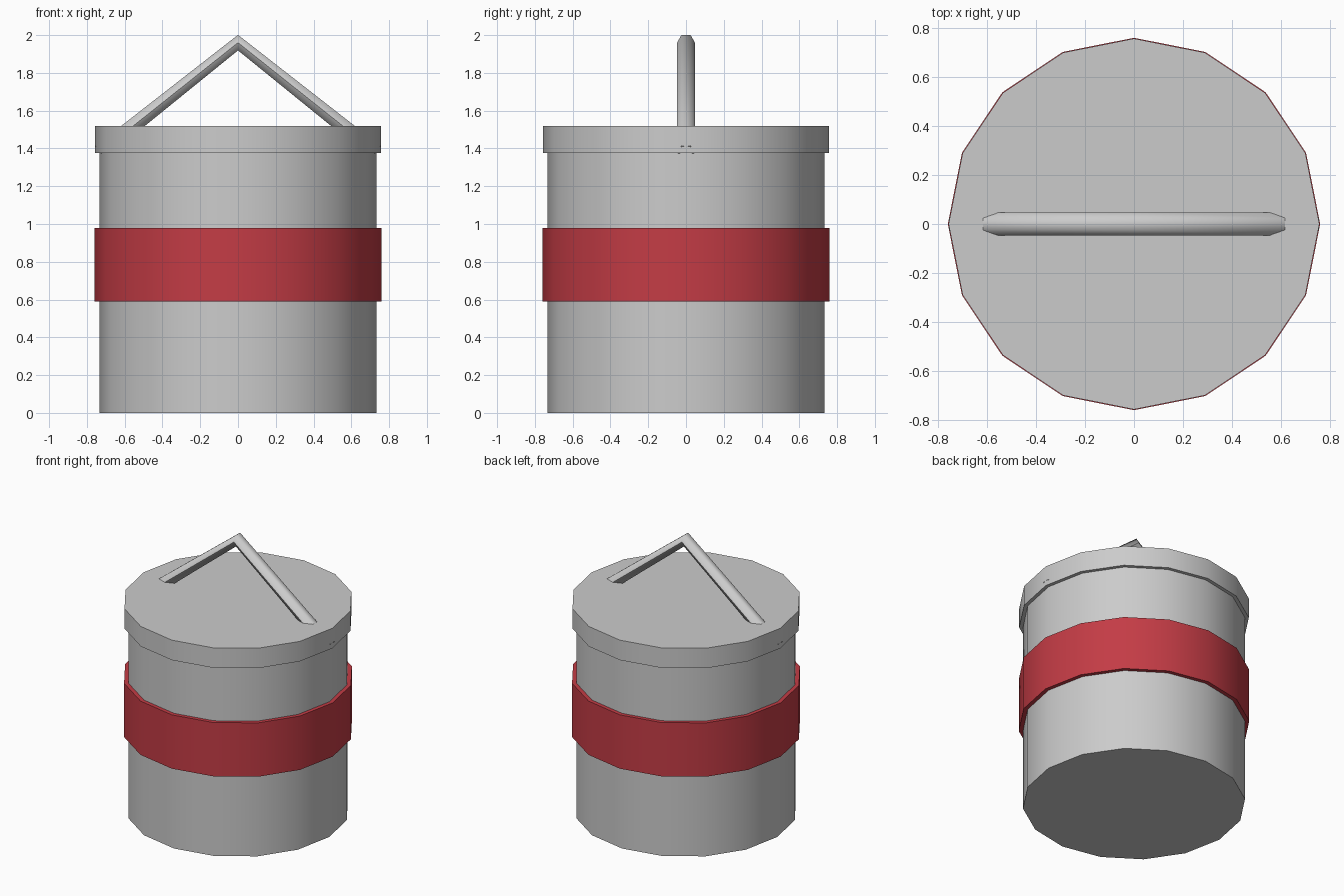
import bpy, bmesh, math
from mathutils import Vector

if "Cube" in bpy.data.objects:
    bpy.data.objects.remove(bpy.data.objects["Cube"])

SIDES = 16


def finish(obj, angle):
    bpy.ops.object.select_all(action='DESELECT')
    obj.select_set(True)
    bpy.context.view_layer.objects.active = obj
    bpy.ops.object.shade_smooth_by_angle(angle=math.radians(angle))


def drum(name, radius, z0, z1):
    bpy.ops.mesh.primitive_cylinder_add(vertices=SIDES, radius=radius, depth=z1 - z0,
                                        location=(0, 0, (z0 + z1) / 2))
    obj = bpy.context.object
    obj.name = name
    finish(obj, 30)
    return obj


# Canister body, lid and coloured band
drum("body", 0.732, 0, 1.40)
drum("lid", 0.757, 1.375, 1.52)
band = drum("band", 0.76, 0.59, 0.98)
red = bpy.data.materials.new("red")
red.diffuse_color = (0.55, 0.045, 0.06, 1)
red.use_nodes = True
red.node_tree.nodes["Principled BSDF"].inputs["Base Color"].default_value = red.diffuse_color
band.data.materials.append(red)

# Bent six-sided carrying handle, swept along a three-point path
path = [Vector((-0.73, 0, 1.38)), Vector((0, 0, 1.96)), Vector((0.73, 0, 1.38))]
bm = bmesh.new()
rings = []
for i, p in enumerate(path):
    tangent = (path[min(i + 1, 2)] - path[max(i - 1, 0)]).normalized()
    side = Vector((0, 1, 0))
    up = tangent.cross(side)
    rings.append([bm.verts.new(p + 0.0475 * (math.cos(a) * side + math.sin(a) * up))
                  for a in (k * math.pi / 3 for k in range(6))])
for a, b in zip(rings, rings[1:]):
    for k in range(6):
        n = (k + 1) % 6
        bm.faces.new((a[k], a[n], b[n], b[k]))
bm.faces.new(rings[0])
bm.faces.new(rings[-1])
bmesh.ops.recalc_face_normals(bm, faces=bm.faces)
mesh = bpy.data.meshes.new("handle")
bm.to_mesh(mesh)
bm.free()
handle = bpy.data.objects.new("handle", mesh)
bpy.context.collection.objects.link(handle)
finish(handle, 65)
